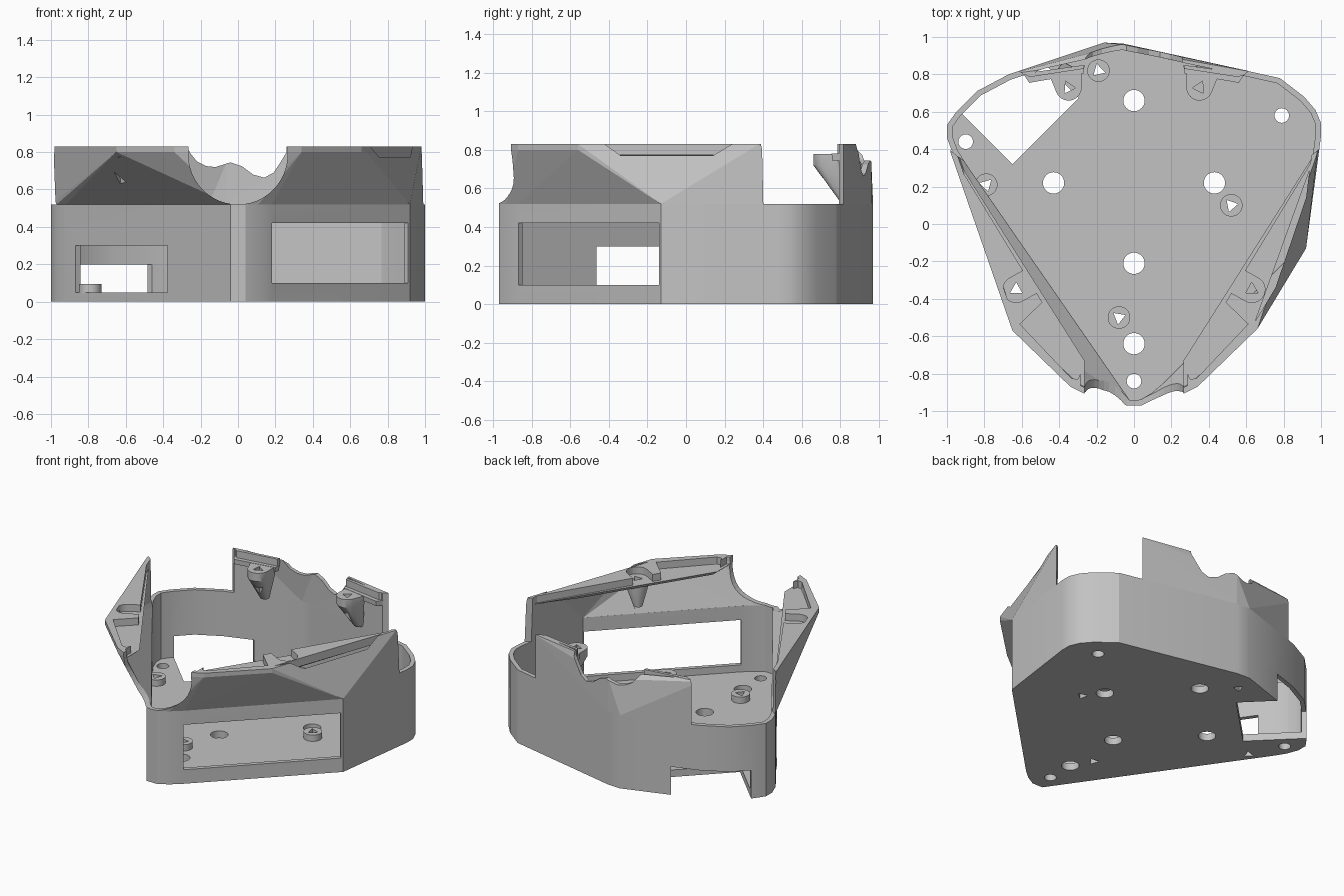
import bpy, bmesh, math
from mathutils import Vector, Matrix

cube = bpy.data.objects.get("Cube")
if cube:
    bpy.data.objects.remove(cube)

grey = bpy.data.materials.new("plain grey plastic")
grey.use_nodes = True
grey.diffuse_color = (0.54, 0.54, 0.54, 1)
grey.node_tree.nodes["Principled BSDF"].inputs["Base Color"].default_value = (0.54, 0.54, 0.54, 1)

FLOOR, WAIST, LEDGE, TOP = 0.05, 0.52, 0.78, 0.83
WALL = 0.03


def finish(name, bm):
    bmesh.ops.recalc_face_normals(bm, faces=bm.faces)
    mesh = bpy.data.meshes.new(name)
    bm.to_mesh(mesh)
    bm.free()
    mesh.materials.append(grey)
    obj = bpy.data.objects.new(name, mesh)
    bpy.context.scene.collection.objects.link(obj)
    return obj


def hull(name, points):
    """Convex solid around the points."""
    bm = bmesh.new()
    for p in points:
        bm.verts.new(p)
    out = bmesh.ops.convex_hull(bm, input=bm.verts)
    loose = {v for v in out["geom_interior"] + out["geom_unused"]
             if isinstance(v, bmesh.types.BMVert)}
    if loose:
        bmesh.ops.delete(bm, geom=list(loose), context='VERTS')
    bmesh.ops.dissolve_limit(bm, angle_limit=0.01, verts=bm.verts, edges=bm.edges)
    return finish(name, bm)


def at(outline, z):
    return [(x, y, z) for x, y in outline]


def prism(name, outline, z0, z1):
    return hull(name, at(outline, z0) + at(outline, z1))


def disc(x, y, r, n=32, turn=0.0):
    return [(x + r * math.cos(turn + math.tau * i / n),
             y + r * math.sin(turn + math.tau * i / n)) for i in range(n)]


def box(centre, length, width, angle, z0, z1):
    """Upright box turned about z."""
    rot = Matrix.Rotation(math.radians(angle), 2)
    pts = [Vector(centre) + rot @ Vector((sx * length / 2, sy * width / 2))
           for sx, sy in ((-1, -1), (1, -1), (1, 1), (-1, 1))]
    return prism("cutter", pts, z0, z1)


def along_y(profile, y0, y1):
    """Cutter with an x-z profile, running along y."""
    bm = bmesh.new()
    a, b = ([bm.verts.new((x, y, z)) for x, z in profile] for y in (y0, y1))
    bm.faces.new(a)
    bm.faces.new(b[::-1])
    for i in range(len(a)):
        bm.faces.new((a[i - 1], b[i - 1], b[i], a[i]))
    return finish("cutter", bm)


def inset(outline, d):
    """Offset a counter-clockwise outline inwards."""
    pts, n, out = [Vector(p) for p in outline], len(outline), []
    for i, p in enumerate(pts):
        a, b = (p - pts[i - 1]).normalized(), (pts[(i + 1) % n] - p).normalized()
        na, nb = Vector((-a.y, a.x)), Vector((-b.y, b.x))
        out.append(p + (na + nb) * d / (1 + na.dot(nb)))
    return out


def cut(obj, cutters):
    for c in cutters:
        m = obj.modifiers.new("cut", 'BOOLEAN')
        m.operation, m.solver, m.object = 'DIFFERENCE', 'EXACT', c
    bpy.context.view_layer.update()
    dg = bpy.context.evaluated_depsgraph_get()
    mesh = bpy.data.meshes.new_from_object(obj.evaluated_get(dg))
    obj.modifiers.clear()
    obj.data = mesh
    for c in cutters:
        bpy.data.objects.remove(c)


def smooth(obj, degrees=25):
    bpy.ops.object.select_all(action='DESELECT')
    obj.select_set(True)
    bpy.context.view_layer.objects.active = obj
    bpy.ops.object.shade_smooth_by_angle(angle=math.radians(degrees))


def mirrored(outline, side):
    return [(side * x, y) for x, y in outline]


# Lower and upper wall outlines
lower = [(-.04, -.97), (.04, -.97), (.11, -.93), (.18, -.87), (.92, -.13), (.985, .4),
         (1, .47), (1, .54), (.97, .61), (.91, .68), (.78, .78), (.02, .945), (-.06, .965),
         (-.16, .97), (-.67, .8), (-.84, .71), (-.95, .6), (-1, .53), (-1, .46),
         (-.97, .38), (-.92, .3)]
upper = [(.26, -.91), (.34, -.87), (.66, -.56), (.98, .38), (.65, .81), (.26, .88),
         (-.26, .86), (-.67, .8), (-.98, .38), (-.65, -.57), (-.34, -.87), (-.26, -.91)]
back_peak = Vector((-.06, .96, .75))

standoffs = [(-.79, .21), (-.19, .82), (.52, .1), (-.08, -.5)]
bosses = [(s * x, y) for s in (-1, 1) for x, y in ((.35, .73), (.63, -.35))]
large_holes = [(0, .66), (-.43, .22), (.43, .22), (0, -.21), (0, -.64)]
small_holes = [(0, -.84), (.79, .58), (-.9, .44)]


def screw_hole(x, y, z0, z1):
    return prism("cutter", disc(x, y, .038, 3, math.atan2(y, x)), z0, z1)


# Tray: floor and vertical walls with windows, holes and the corner notch
tray = prism("tray", lower, 0, WAIST)
cutters = [prism("cutter", inset(lower, WALL), FLOOR, 1),
           box((.545, -.505), 1.03, .3, 45, .1, .42),
           box((-.625, -.13), .86, .24, 124.7, FLOOR, .3),
           box((-.823, .847), .99, .5, 135, -.1, .2)]
cutters += [prism("cutter", disc(x, y, .057), -.1, .2) for x, y in large_holes]
cutters += [prism("cutter", disc(x, y, .039), -.1, .2) for x, y in small_holes]
cutters += [screw_hole(x, y, -.1, .2) for x, y in standoffs]
cut(tray, cutters)
smooth(tray)

# Floor standoffs
for x, y in standoffs:
    post = prism("floor_standoff", disc(x, y, .06), FLOOR - .01, .095)
    cut(post, [screw_hole(x, y, -.1, .2)])
    smooth(post, 40)

# Upper shell: faceted change from the lower outline to the upper one
shell = hull("upper_shell", at(lower, WAIST) + [back_peak] + at(upper, .8) + at(upper, TOP))
inner = inset(upper, WALL)
cutters = [hull("cutter", at(inset(lower, WALL), WAIST - .001)
                + [back_peak - Vector((0, WALL, 0))] + at(inner, .8) + at(inner, 1))]
# front opening
cutters += [along_y(disc(0, LEDGE + .005, .265, 48), -1.2, -.5),
            box((0, -.85), .53, .7, 0, LEDGE, 1)]
# side corner openings
cutters += [box((s * .9, .685), .6, .56, s * 38, WAIST, 1) for s in (-1, 1)]
# wavy back opening
wave = [(-.26, 1), (-.26, .8), (-.22, .75), (-.17, .725), (-.12, .72), (-.04, .745),
        (.02, .725), (.08, .68), (.14, .663), (.19, .69), (.23, .75), (.26, .8), (.26, 1)]
cutters += [along_y(wave, .7, 1.2)]
cutters += [screw_hole(x, y, .55, 1) for x, y in bosses]
cut(shell, cutters)

# Top shelves: lower ledge, raised rim, tab recesses and front pockets
side_shelf = [(.265, -.73), (.265, -.88), (.33, -.85), (.64, -.543), (.955, .36)]
side_rim = [(.285, -.755), (.285, -.875), (.33, -.85), (.64, -.543), (.965, .36)]
pocket = [(.47, -.4), (.61, -.535), (.335, -.825), (.3, -.83), (.25, -.72)]
back_shelf = [(.265, .845), (.27, .805), (.56, .755), (.59, .8)]
back_rim = [(.265, .85), (.27, .83), (.56, .785), (.59, .805)]
for s, side in ((1, "left"), (-1, "right")):
    for place, ledge, rim, taper, boss in (
            ("side", side_shelf, side_rim, .04, (s * .63, -.35)),
            ("back", back_shelf, back_rim, .002, (s * .35, .73))):
        a = hull(f"{side}_{place}_ledge", at(mirrored(ledge, s), LEDGE)
                 + at(mirrored(inset(ledge, taper), s), .745))
        b = prism(f"{side}_{place}_rim", mirrored(rim, s), LEDGE - .008, TOP)
        cut(a, [screw_hole(*boss, .5, 1)])
        inward = Vector(boss) - Vector(boss).normalized() * .12
        relief = [prism("cutter", disc(*boss, .07) + disc(*inward, .07), .7, 1)]
        if place == "side":
            relief.append(prism("cutter", mirrored(pocket, s), .7, 1))
        cut(b, relief)

# Screw bosses, tapering down onto the wall
for x, y in bosses:
    s = 1 if x > 0 else -1
    if y > 0:
        foot, low, reach, wide, neck = Vector((x + s * .02, y + .1)), .53, .07, .085, .72
    else:
        foot, reach, wide = Vector((x - s * .02, y + .02)), .01, .06
        low, neck = (.6, .72) if s > 0 else (.72, .75)
    out = (foot - Vector((x, y))).normalized()
    across = Vector((-out.y, out.x))
    root = [Vector((x, y)) + out * reach + across * k * wide for k in (-1, 1)]
    head = disc(x, y, .07) + [tuple(p) for p in root]
    boss = hull("screw_boss", at(head, LEDGE - .002) + at(head, neck)
                + at(disc(foot.x, foot.y, .03, 12), low))
    cut(boss, [screw_hole(x, y, .5, 1)])
    smooth(boss, 30)
